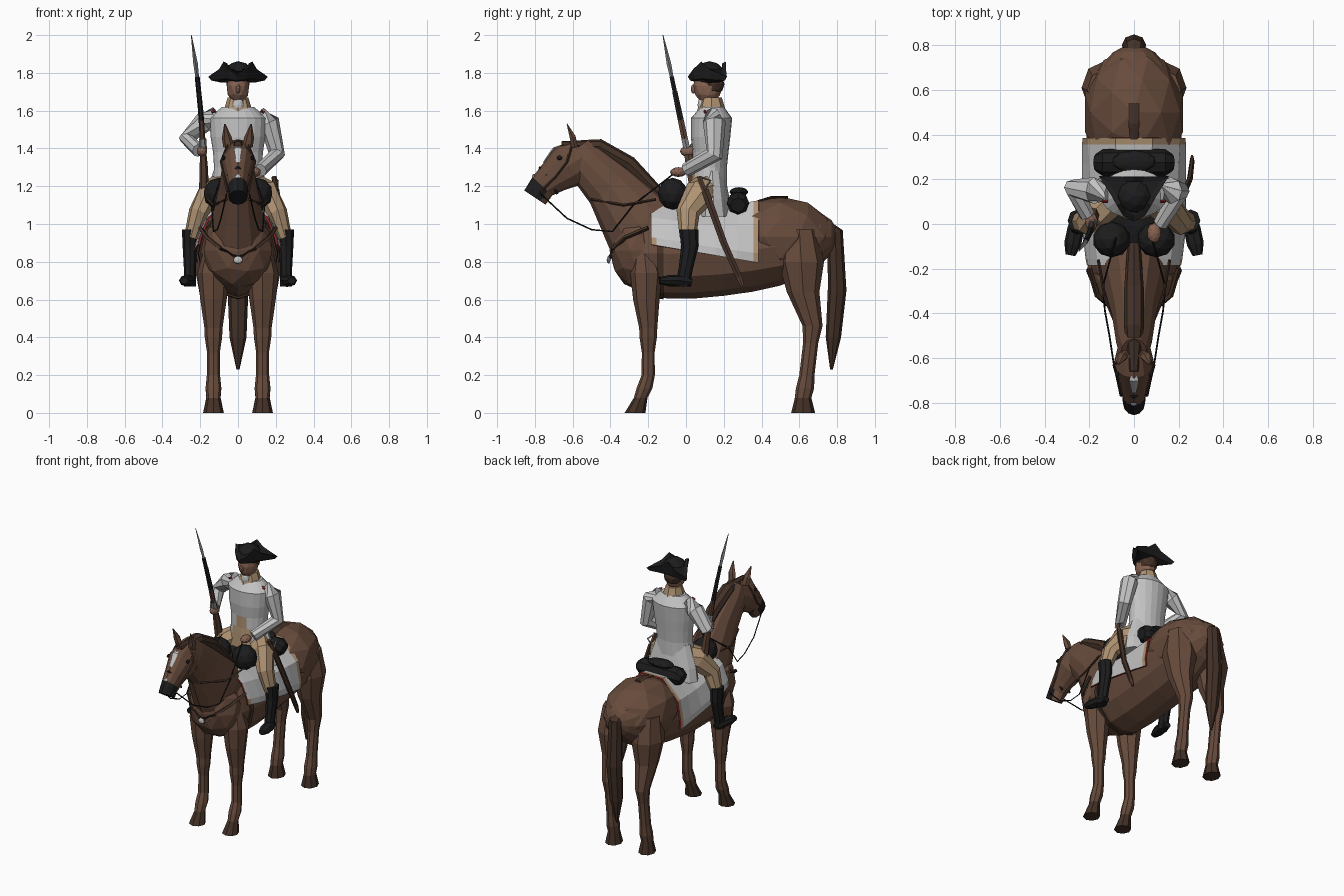
import bpy, bmesh, math
from mathutils import Vector, Matrix

default_cube = bpy.data.objects.get("Cube")
if default_cube:
    bpy.data.objects.remove(default_cube)


def material(name, red, green, blue):
    mat = bpy.data.materials.new(name)
    mat.use_nodes = True
    mat.diffuse_color = (red, green, blue, 1)
    mat.node_tree.nodes["Principled BSDF"].inputs["Base Color"].default_value = mat.diffuse_color
    return mat


BAY = material("bay_brown", .135, .07, .045)
DARK = material("dark_brown", .055, .03, .02)
BLACK = material("soft_black", .012, .012, .013)
WHITE = material("coat_white", .55, .55, .55)
TAN = material("buff_tan", .43, .29, .17)
SKIN = material("skin", .24, .125, .085)
STEEL = material("steel_grey", .25, .25, .25)
WOOD = material("gun_wood", .1, .05, .03)
RED = material("facing_red", .3, .02, .02)


def finish(name, bm, mats, rule=None):
    """Turn a bmesh into an object; rule picks a material slot from a face centre."""
    bmesh.ops.recalc_face_normals(bm, faces=bm.faces)
    if rule:
        for face in bm.faces:
            face.material_index = int(rule(face.calc_center_median()))
    mesh = bpy.data.meshes.new(name)
    bm.to_mesh(mesh)
    bm.free()
    for mat in mats:
        mesh.materials.append(mat)
    obj = bpy.data.objects.new(name, mesh)
    bpy.context.collection.objects.link(obj)
    return obj


def loft(name, rings, mats, rule=None, closed=True):
    """Skin a list of point rings, capping the ends of a closed loft."""
    bm = bmesh.new()
    rows = [[bm.verts.new(point) for point in ring] for ring in rings]
    count = len(rows[0])
    for low, high in zip(rows, rows[1:]):
        for i in range(count if closed else count - 1):
            j = (i + 1) % count
            bm.faces.new((low[i], low[j], high[j], high[i]))
    if closed:
        bm.faces.new(rows[0])
        bm.faces.new(rows[-1])
    return finish(name, bm, mats, rule)


def ellipse(centre, side, up, width, height, sides):
    angles = (math.tau * k / sides for k in range(sides))
    return [centre + side * width * math.cos(a) + up * height * math.sin(a) for a in angles]


def tube(name, points, *mats, x=0, radius=None, flat=1, sides=8, axis=None, rule=None):
    """Sweep an ellipse along (x, y, z, radius) points; x or radius may be shared."""
    if radius:
        points = [(*p, radius) for p in points]
    points = [p if len(p) == 4 else (x, *p) for p in points]
    centres = [Vector(p[:3]) for p in points]
    rings = []
    for i, centre in enumerate(centres):
        along = axis or (centres[min(i + 1, len(points) - 1)] - centres[max(i - 1, 0)]).normalized()
        guide = Vector((0, 1, 0)) if abs(along.x) > .8 else Vector((1, 0, 0))
        side = (guide - along * guide.dot(along)).normalized()
        width = points[i][3]
        rings.append(ellipse(centre, side, along.cross(side), width, width * flat, sides))
    return loft(name, rings, mats, rule)


def ball(name, centre, size, *mats):
    """Faceted ellipsoid."""
    bm = bmesh.new()
    bmesh.ops.create_icosphere(bm, subdivisions=2, radius=1,
                               matrix=Matrix.Translation(centre) @ Matrix.Diagonal((*size, 1)))
    return finish(name, bm, mats)


def pair(make, name, *args, **kwargs):
    """Build a left part and its mirror image on the right."""
    for prefix, sign in (("left_", 1), ("right_", -1)):
        obj = make(prefix + name, *args, **kwargs)
        if sign < 0:
            obj.data.transform(Matrix.Scale(-1, 4, (1, 0, 0)))
            obj.data.flip_normals()


UPRIGHT = Vector((0, 0, 1))


# Horse barrel: a rounded envelope along y
def barrel(y):
    u = (y - .2) / .6
    swell = math.sqrt(1 - u ** 4)
    centre = Vector((0, y, .85 + .04 * u + .05 * u * u))
    return centre, .215 * swell, (.23 - .03 * u) * swell


def barrel_ring(y, grow=0):
    centre, width, height = barrel(y)
    return ellipse(centre, Vector((1, 0, 0)), UPRIGHT, width + grow, height + grow, 12)


stations = [.2 + .59 * math.sin(math.pi * k / 12) for k in range(-6, 7)]
loft("horse_barrel", [barrel_ring(y) for y in stations], [BAY])
loft("girth", [barrel_ring(y, grow=.006) for y in (-.15, -.12)], [DARK])
ball("rump", (0, .5, .93), (.23, .29, .215), BAY)
ball("chest", (0, -.25, .86), (.19, .155, .21), BAY)
tube("crupper_strap", [(.38, 1.12, .02), (.45, 1.14, .025), (.54, 1.14, .025)], DARK, flat=.3)

# Neck, mane and head
tube("horse_neck", [(-.17, .93, .15), (-.25, 1, .145), (-.4, 1.2, .1), (-.53, 1.33, .08), (-.58, 1.4, .06)],
     BAY, flat=1.4, sides=12)
tube("mane", [(-.1, 1.12, .03), (-.3, 1.32, .045), (-.46, 1.41, .045), (-.66, 1.42, .02)], DARK, flat=.9)
tube("horse_head", [(-.54, 1.36, .07), (-.62, 1.31, .09), (-.7, 1.25, .067), (-.76, 1.2, .053), (-.8, 1.14, .05)],
     BAY, BLACK, flat=1.35, sides=12, rule=lambda c: c.y < -.76 and c.z < 1.21)
tube("blaze", [(-.67, 1.41, .01), (-.7, 1.4, .022), (-.755, 1.325, .01)], WHITE, flat=.3)
ball("snip", (0, -.807, 1.25), (.014, .008, .016), WHITE)
pair(tube, "horse_ear", [(.05, -.59, 1.41, .028), (.06, -.6, 1.46, .026), (.07, -.63, 1.53, .003)],
     BAY, flat=.7, sides=6)
pair(ball, "horse_eye", (.076, -.67, 1.35), (.01, .015, .012), BLACK)

# Horse legs with dark hooves, and tail
pair(tube, "front_horse_leg", [(-.22, .85, .055), (-.21, .74, .085), (-.21, .6, .07), (-.2, .45, .048),
                               (-.2, .4, .046), (-.2, .32, .034), (-.2, .2, .035), (-.22, .13, .042),
                               (-.24, .08, .036), (-.27, 0, .055)],
     BAY, DARK, x=.13, axis=UPRIGHT, rule=lambda c: c.z < .1)
pair(tube, "hind_horse_leg", [(.6, .97, .08), (.61, .8, .105), (.62, .64, .075), (.67, .46, .046), (.66, .37, .035),
                              (.64, .2, .035), (.63, .13, .042), (.62, .08, .038), (.62, 0, .055)],
     BAY, DARK, x=.13, flat=1.15, axis=UPRIGHT, rule=lambda c: c.z < .1)
tube("tail", [(.73, 1, .03), (.79, .96, .045), (.8, .65, .055), (.78, .4, .045), (.77, .23, .008)], DARK, flat=.9)

# Saddle cloth draped over the barrel, with buff borders and red edging
FRACTIONS = (0, .05, .2, .4, .6, .8, .95, 1)


def drape(y):
    centre, width, height = barrel(y)
    hem = .86 - .17 * y
    height += .014 + .15 * abs(y - .1)
    limit = math.acos((hem - centre.z) / height)
    angles = [limit * (2 * f - 1) for f in FRACTIONS]
    return [(math.sin(a) * (width + .018), y, math.cos(a) * height + centre.z) for a in angles]


def cloth_slot(c):
    return c.y > .36 or c.y < -.16 and c.z < .95


cloth = loft("saddle_cloth", [drape(.57 * f - .185) for f in FRACTIONS], (WHITE, TAN, RED), cloth_slot, closed=False)
edging = cloth.modifiers.new("thickness", 'SOLIDIFY')
edging.thickness = .012
edging.material_offset_rim = 2

# Saddle, holsters, rolled pack and breast strap
ball("saddle", (0, .08, 1.1), (.15, .2, .07), BLACK)
pair(ball, "holster_cover", (.1, -.07, 1.16), (.085, .08, .085), BLACK)
tube("rolled_pack", [(-.17, .275, 1.1, .04), (-.14, .275, 1.11, .06), (.14, .275, 1.11, .06), (.17, .275, 1.1, .04)], BLACK)
ball("pack_flap", (0, .28, 1.17), (.1, .05, .025), BLACK)
pair(tube, "breast_strap", [(.2, -.2, .98), (.165, -.32, .93), (.09, -.385, .87), (0, -.405, .82)],
     DARK, radius=.012, sides=4)
ball("breast_badge", (0, -.41, .81), (.025, .01, .02), WHITE)

# Bridle and reins
pair(tube, "cheek_strap", [(.05, -.6, 1.43), (.09, -.63, 1.33), (.07, -.7, 1.24), (.055, -.77, 1.17)],
     DARK, radius=.007, sides=4)
pair(tube, "nose_band", [(0, -.775, 1.3), (.05, -.74, 1.26), (.03, -.68, 1.16)], BLACK, radius=.008, sides=4)
pair(tube, "rein", [(.06, -.77, 1.16), (.09, -.63, 1.03), (.11, -.5, .97), (.13, -.39, .96), (.14, -.28, 1.1),
                    (.08, -.06, 1.27)], BLACK, radius=.004, sides=4)
pair(tube, "neck_strap", [(.06, -.5, 1.13), (.13, -.33, 1.1), (.16, -.16, 1.13)], DARK, radius=.007, sides=4)

# Rider's breeches and boots
pair(tube, "breeches", [(.07, .13, 1.19, .075), (.15, .07, 1.16, .07), (.21, .01, 1.06, .052), (.25, .01, .93, .036)],
     TAN, flat=1.2)
pair(tube, "boot", [(.015, .97, .042), (.02, .88, .038), (0, .77, .032), (-.02, .67, .032)],
     BLACK, x=.255, flat=1.2, axis=UPRIGHT)
pair(tube, "boot_foot", [(.255, .03, .69, .025), (.26, -.02, .7, .038), (.275, -.09, .7, .038), (.285, -.14, .7, .022)],
     BLACK, flat=.8)

# Coat opening on a waistcoat, with skirt, collar and cravat
tube("coat", [(.12, 1.1, .15), (.12, 1.2, .135), (.125, 1.3, .127), (.13, 1.38, .132), (.13, 1.46, .145),
              (.135, 1.56, .152), (.14, 1.62, .085)],
     WHITE, TAN, flat=.72, sides=20, axis=UPRIGHT, rule=lambda c: c.y < .1 and abs(c.x) < .35 * (1.46 - c.z))
tube("coat_skirt", [(.15, 1.04, .195), (.145, 1.13, .18), (.14, 1.28, .13)],
     WHITE, flat=.48, sides=12, axis=UPRIGHT)
tube("collar", [(.135, 1.59, .08), (.135, 1.67, .054)], TAN, axis=UPRIGHT)
ball("cravat", (0, .083, 1.63), (.03, .022, .04), WHITE)
pair(tube, "shoulder_piping", [(.12, .1, 1.6), (.14, .1, 1.59)], RED, radius=.007, sides=4)

# Arms and hands
tube("left_sleeve", [(.11, .14, 1.58, .04), (.165, .15, 1.54, .055), (.205, .15, 1.37, .044), (.12, .0, 1.285, .034)],
     WHITE, flat=1.1)
tube("right_sleeve", [(-.11, .14, 1.58, .04), (-.18, .15, 1.54, .055), (-.27, .16, 1.45, .044), (-.21, .04, 1.39, .034)],
     WHITE, flat=1.1)
ball("left_hand", (.09, -.04, 1.275), (.032, .045, .026), SKIN)
ball("right_hand", (-.19, .01, 1.385), (.028, .042, .03), SKIN)

# Head and three-cornered hat
ball("head", (0, .115, 1.73), (.062, .078, .095), SKIN)
ball("nose", (0, .04, 1.715), (.012, .015, .025), SKIN)
ball("hair", (0, .14, 1.74), (.064, .064, .065), DARK)


def hat_ring(spread, lift, height):
    ring = []
    for k in range(12):
        angle = math.tau * k / 12 - math.pi / 2
        rise = min(k % 4, 4 - k % 4)
        corner = .115 if k == 0 else .182
        reach = (corner, .1, .088)[rise] * spread
        ring.append((reach * math.cos(angle), .125 + reach * math.sin(angle), height + lift * rise))
    return ring


brim = [hat_ring(.6, 0, 1.75), hat_ring(.9, .005, 1.76), hat_ring(1, .04, 1.78), hat_ring(.75, .03, 1.79)]
loft("cocked_hat_brim", brim, [BLACK])
ball("cocked_hat_crown", (0, .125, 1.79), (.08, .08, .072), BLACK)


# Musket: every part lies on one gently bowed line
def aim(z, radius):
    rise = z - 1.18
    return (-.18 - .1 * rise * rise, .05 - .21 * rise, z, radius)


tube("musket_stock", [aim(1.18, .026), aim(1.3, .022), aim(1.4, .015), aim(1.55, .014), aim(1.7, .012)],
     WOOD, BLACK, flat=1.3, sides=6, rule=lambda c: c.z > 1.5)
tube("musket_barrel", [aim(1.42, .015), aim(1.6, .014), aim(1.78, .013)], BLACK, sides=6)
tube("musket_lock", [aim(1.4, .02), aim(1.45, .02)], STEEL, sides=6)
tube("bayonet", [aim(1.76, .009), aim(1.85, .012), aim(2, .002)], STEEL, sides=4)

# Sabre in its scabbard
tube("scabbard", [(.205, .1, 1.18, .014), (.25, .2, .9, .013), (.26, .28, .72, .011), (.26, .3, .67, .007)],
     DARK, WOOD, flat=1.6, sides=6, rule=lambda c: c.z < .72)
tube("sabre_grip", [(.19, .07, 1.25), (.205, .1, 1.17)], WOOD, radius=.014, sides=6)
tube("sabre_guard", [(.19, .07, 1.25), (.21, .13, 1.23), (.205, .09, 1.17)], STEEL, radius=.006, sides=4)
